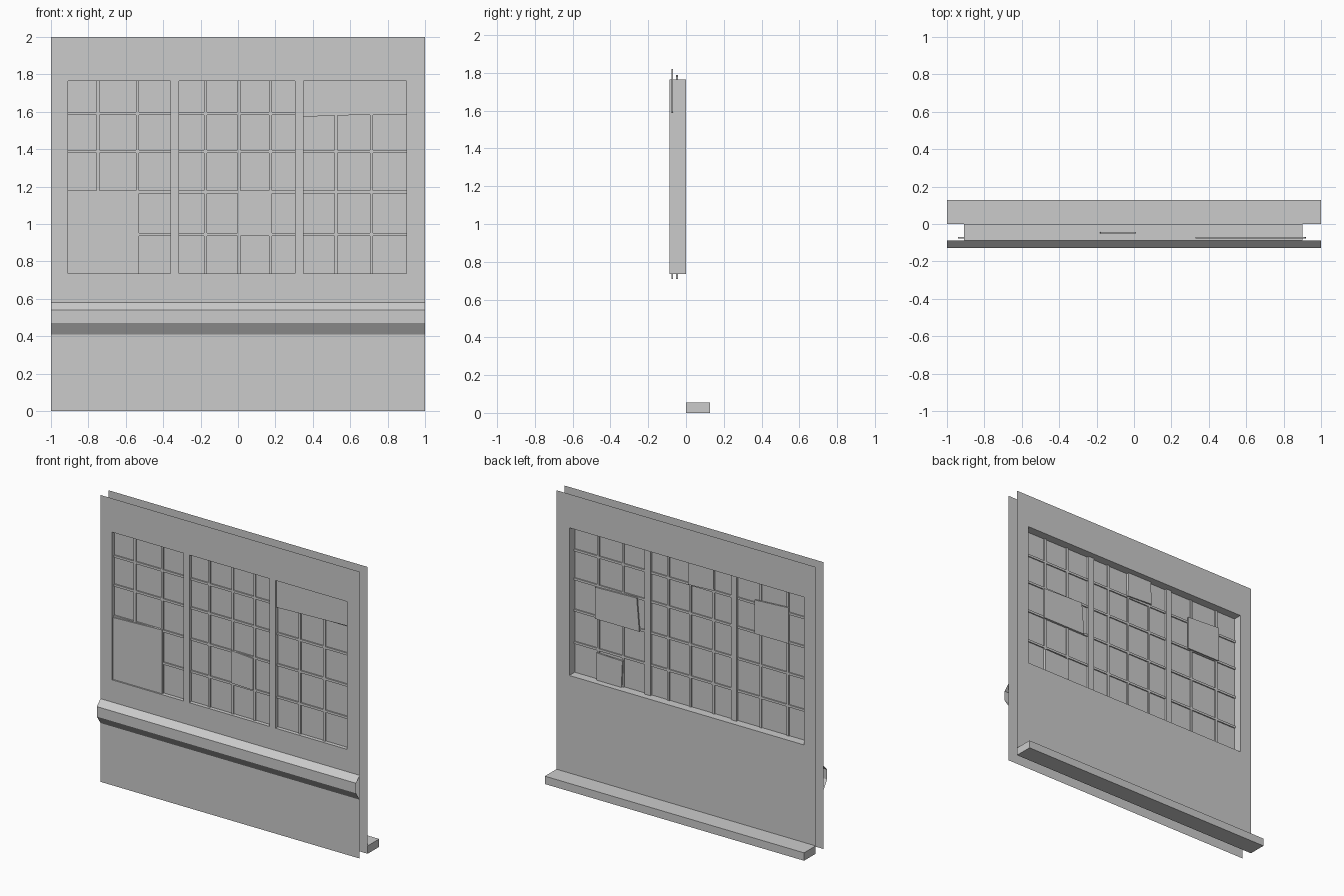
import bpy
import bmesh

cube = bpy.data.objects.get("Cube")
if cube:
    bpy.data.objects.remove(cube, do_unlink=True)

grey = bpy.data.materials.new("plain_grey")
grey.use_nodes = True
colour = (0.6, 0.6, 0.6, 1)
grey.diffuse_color = colour
grey.node_tree.nodes["Principled BSDF"].inputs["Base Color"].default_value = colour

FRONT, BACK = -0.087, 0.0
LEFT, RIGHT, SILL, HEAD = -0.91, 0.90, 0.735, 1.765


def finish(name, bm):
    mesh = bpy.data.meshes.new(name)
    bm.to_mesh(mesh)
    bm.free()
    mesh.materials.append(grey)
    obj = bpy.data.objects.new(name, mesh)
    bpy.context.collection.objects.link(obj)
    return obj


def prism(name, outline, y0, y1):
    """Solid from an x-z outline, running from y0 to y1."""
    bm = bmesh.new()
    face = bm.faces.new([bm.verts.new((x, y0, z)) for x, z in outline])
    ext = bmesh.ops.extrude_face_region(bm, geom=[face])
    moved = [v for v in ext["geom"] if isinstance(v, bmesh.types.BMVert)]
    bmesh.ops.translate(bm, verts=moved, vec=(0, y1 - y0, 0))
    bmesh.ops.recalc_face_normals(bm, faces=bm.faces)
    return finish(name, bm)


def box(name, x0, x1, y0, y1, z0, z1):
    return prism(name, [(x0, z0), (x1, z0), (x1, z1), (x0, z1)], y0, y1)


def strip(name, path, closed=False, along_x=None):
    """Open ribbon: an x-z loop swept through the wall, or a y-z path along x."""
    bm = bmesh.new()
    if along_x:
        rows = [[bm.verts.new((x, a, b)) for a, b in path] for x in along_x]
    else:
        rows = [[bm.verts.new((a, y, b)) for a, b in path] for y in (FRONT, BACK)]
    n = len(path)
    for i in range(n if closed else n - 1):
        j = (i + 1) % n
        bm.faces.new((rows[0][i], rows[0][j], rows[1][j], rows[1][i]))
    return finish(name, bm)


def wall_sheet(name, y, flip):
    """Flat sheet with one large window opening."""
    bm = bmesh.new()
    xs, zs = (-1, LEFT, RIGHT, 1), (0, SILL, HEAD, 2)
    grid = [[bm.verts.new((x, y, z)) for z in zs] for x in xs]
    for i in range(3):
        for j in range(3):
            if (i, j) != (1, 1):
                bm.faces.new((grid[i][j], grid[i + 1][j], grid[i + 1][j + 1], grid[i][j + 1]))
    if flip:
        bmesh.ops.reverse_faces(bm, faces=bm.faces)
    bmesh.ops.dissolve_limit(bm, angle_limit=0.01, verts=[], edges=[])
    return finish(name, bm)


# Wall sheets and the reveal joining them
wall_sheet("outer_wall", FRONT, False)
wall_sheet("inner_wall", BACK, True)
opening = [(LEFT, SILL), (RIGHT, SILL), (RIGHT, HEAD), (LEFT, HEAD)]
strip("window_reveal", opening, closed=True)

# Moulding on the front and skirting at the back
strip("front_moulding", [(FRONT, 0.41), (-0.127, 0.47), (-0.127, 0.54), (FRONT, 0.58)],
      along_x=(1, -1))
box("back_skirting", -1, 1, 0, 0.127, 0, 0.055)

# Heavy mullions, flush with the outer wall
for x0, x1 in ((-0.36, -0.315), (0.305, 0.35)):
    box("mullion", x0, x1, FRONT, -0.045, SILL, HEAD)

# Glass sheet
bm = bmesh.new()
bm.faces.new([bm.verts.new((x, -0.06, z)) for x, z in opening])
finish("glass", bm)

# Thin glazing bars
HALF = 0.008
for x in (-0.748, -0.537, -0.174, 0.005, 0.174, 0.524, 0.714):
    box("upright_bar", x - HALF, x + HALF, -0.069, -0.052, SILL, HEAD)
for z in (0.945, 1.17, 1.388, 1.59):
    box("cross_bar", LEFT, RIGHT, -0.069, -0.052, z - HALF, z + HALF)

# Boards nailed over broken panes, slightly crooked
front_boards = [
    [(-0.94, 0.71), (-0.533, 0.71), (-0.533, 1.18), (-0.94, 1.165)],
    [(0.33, 1.573), (0.92, 1.592), (0.915, 1.82), (0.33, 1.80)],
    [(0.0, 0.953), (0.168, 0.948), (0.168, 1.168), (0.0, 1.18)],
]
back_boards = [
    [(0.39, 1.16), (0.73, 1.16), (0.73, 1.38), (0.41, 1.39)],
    [(0.53, 0.71), (0.72, 0.71), (0.72, 0.925), (0.52, 0.92)],
    [(-0.185, 1.60), (0.015, 1.59), (0.01, 1.78), (-0.18, 1.79)],
    [(-0.76, 1.385), (-0.50, 1.385), (-0.50, 1.62), (-0.76, 1.635)],
]
for outline in front_boards:
    prism("front_board", outline, -0.077, -0.069)
for outline in back_boards:
    prism("back_board", outline, -0.052, -0.042)
